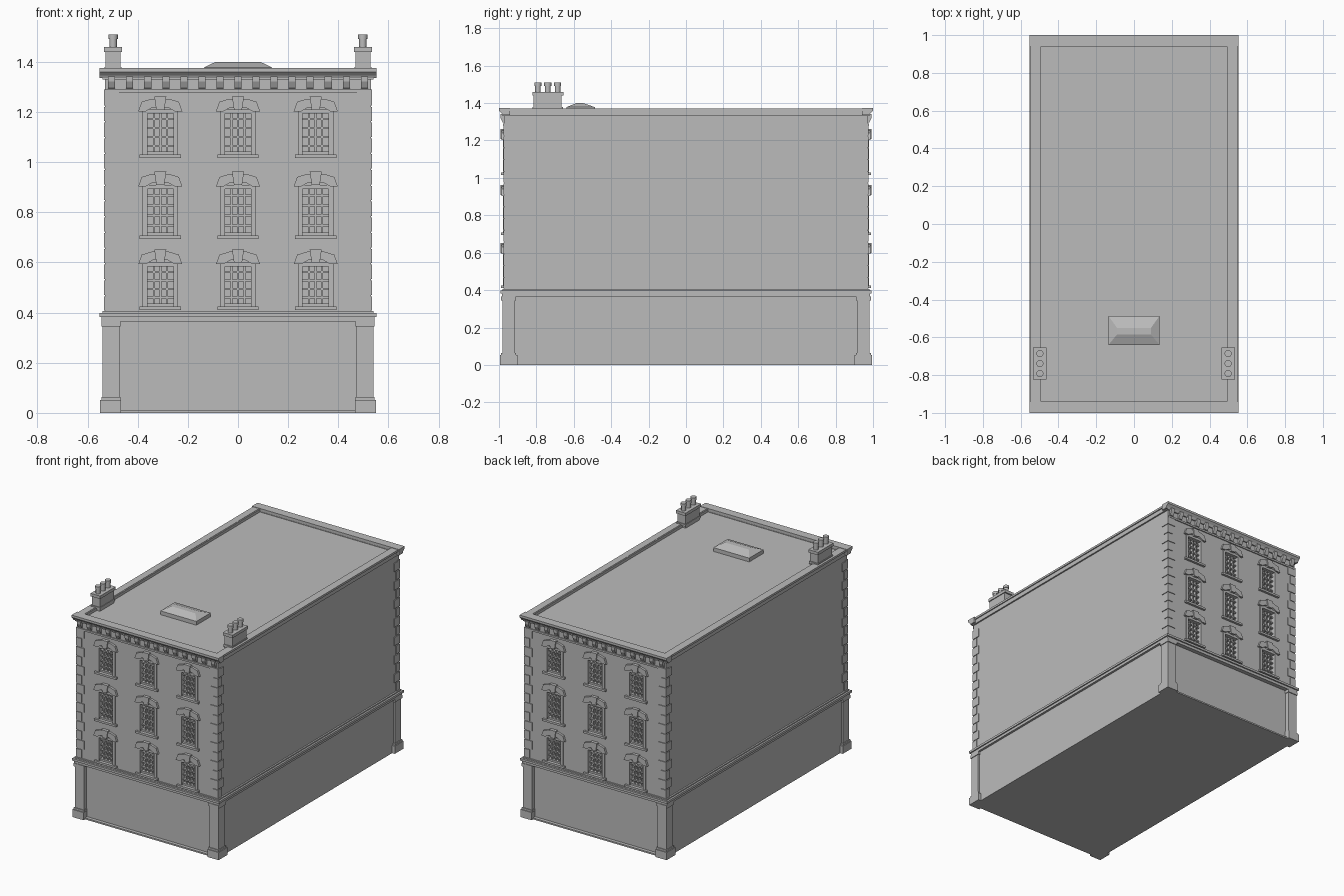
import bpy, bmesh, math
from mathutils import Matrix

if "Cube" in bpy.data.objects:
    bpy.data.objects.remove(bpy.data.objects["Cube"], do_unlink=True)

stone = bpy.data.materials.new("grey_stone")
stone.use_nodes = True
GREY = (0.5, 0.5, 0.5, 1)
stone.diffuse_color = GREY
stone.node_tree.nodes["Principled BSDF"].inputs["Base Color"].default_value = GREY


def finish(name, bm, smooth=False):
    bmesh.ops.recalc_face_normals(bm, faces=bm.faces)
    mesh = bpy.data.meshes.new(name)
    bm.to_mesh(mesh)
    bm.free()
    mesh.materials.append(stone)
    obj = bpy.data.objects.new(name, mesh)
    bpy.context.collection.objects.link(obj)
    if smooth:
        bpy.ops.object.select_all(action='DESELECT')
        obj.select_set(True)
        bpy.context.view_layer.objects.active = obj
        bpy.ops.object.shade_smooth_by_angle(angle=math.radians(35))
    return obj


def prism(bm, points, place, a, b):
    """Extrude a closed 2D outline from a to b; place(p, q, t) gives the 3D point."""
    ends = [[bm.verts.new(place(p, q, t)) for p, q in points] for t in (a, b)]
    for ring in ends:
        bm.faces.new(ring)
    n = len(points)
    for i in range(n):
        j = (i + 1) % n
        bm.faces.new((ends[0][i], ends[0][j], ends[1][j], ends[1][i]))


def box(bm, x, y, z):
    prism(bm, [(x[0], y[0]), (x[1], y[0]), (x[1], y[1]), (x[0], y[1])],
          lambda p, q, t: (p, q, t), z[0], z[1])


def ring(bm, outer, inner, z):
    """Rectangular hollow band: outer and inner are half sizes."""
    (ox, oy), (ix, iy) = outer, inner
    for s in (-1, 1):
        box(bm, (-ox, ox), sorted((s * iy, s * oy)), z)
        box(bm, sorted((s * ix, s * ox)), (-iy, iy), z)


COLUMNS = (-0.31, 0, 0.31)
ROWS = ((0.425, 0.597), (0.708, 0.907), (1.03, 1.207))
HALF = 0.066
WALL = 0.972
SIDE = 0.53

# Inner body with the flat roof
bm = bmesh.new()
box(bm, (-SIDE, SIDE), (-0.94, 0.94), (0, 1.352))
finish("building_body", bm)

# Parapet and thin ledge round the roof
bm = bmesh.new()
ring(bm, (0.54, 0.98), (0.492, 0.94), (1.33, 1.37))
ring(bm, (0.547, 0.985), (0.5, 0.945), (1.358, 1.372))
finish("parapet", bm)

# Moulded belt above the ground floor
bm = bmesh.new()
ring(bm, (0.545, 0.984), (0.52, 0.93), (0.365, 0.383))
ring(bm, (0.553, 0.993), (0.52, 0.93), (0.383, 0.398))
ring(bm, (0.541, 0.98), (0.52, 0.93), (0.398, 0.406))
finish("belt_course", bm)

# Corner pillars with plinths, and alternating corner blocks above
bm = bmesh.new()
quoins = bmesh.new()
for sx in (-1, 1):
    for sy in (-1, 1):
        def corner(target, inx, outx, iny, outy, z):
            box(target, sorted((sx * inx, sx * outx)), sorted((sy * iny, sy * outy)), z)
        corner(bm, 0.472, 0.54, 0.915, 0.982, (0, 0.37))
        corner(bm, 0.466, 0.55, 0.9, 0.994, (0, 0.052))
        corner(bm, 0.468, 0.545, 0.908, 0.988, (0.052, 0.064))
        corner(bm, 0.468, 0.545, 0.908, 0.988, (0.345, 0.366))
        for i in range(14):
            reach = 0.055 if i % 2 else 0.035
            z = 0.408 + i * 0.063
            corner(quoins, SIDE - reach, SIDE + 0.005, WALL - reach, WALL + 0.005, (z, z + 0.057))
finish("corner_pillars", bm)
finish("corner_blocks", quoins)

arch = [(-0.088, -0.004), (-0.074, 0.034), (-0.035, 0.046), (0.035, 0.046),
        (0.074, 0.034), (0.088, -0.004), (0.058, -0.004), (0.03, 0.012),
        (-0.03, 0.012), (-0.058, -0.004)]

for s, label in ((-1, "front"), (1, "back")):
    def fbox(target, x, depth, z):
        box(target, x, sorted((s * depth[0], s * depth[1])), z)

    # Wall with window openings
    bm = bmesh.new()
    xs = [-SIDE] + [c + d for c in COLUMNS for d in (-HALF, HALF)] + [SIDE]
    zs = [0.37] + [z for row in ROWS for z in row] + [1.355]
    grid = [[bm.verts.new((x, s * WALL, z)) for z in zs] for x in xs]
    for i in range(len(xs) - 1):
        for j in range(len(zs) - 1):
            if not (i % 2 and j % 2):
                bm.faces.new((grid[i][j], grid[i + 1][j], grid[i + 1][j + 1], grid[i][j + 1]))
    wall_faces = bm.faces[:]
    extruded = bmesh.ops.extrude_face_region(bm, geom=wall_faces, use_keep_orig=True)
    moved = [v for v in extruded["geom"] if isinstance(v, bmesh.types.BMVert)]
    bmesh.ops.translate(bm, verts=moved, vec=(0, -s * 0.034, 0))
    finish(label + "_wall", bm)

    # Ground floor panel and its low threshold
    bm = bmesh.new()
    fbox(bm, (-0.48, 0.48), (0.93, 0.955), (0, 0.37))
    fbox(bm, (-0.47, 0.47), (0.94, 0.978), (0, 0.01))
    finish(label + "_ground_panel", bm)

    frames, surrounds = bmesh.new(), bmesh.new()
    for cx in COLUMNS:
        for z0, z1 in ROWS:
            # Frame and glazing bars
            for k in (-1, 1):
                fbox(frames, sorted((cx + k * 0.052, cx + k * 0.07)), (0.935, 0.978), (z0, z1))
            fbox(frames, (cx - 0.07, cx + 0.07), (0.935, 0.978), (z1 - 0.013, z1 + 0.003))
            fbox(frames, (cx - 0.054, cx + 0.054), (0.935, 0.966), (z0, z0 + 0.012))
            for i in range(1, 4):
                x = cx - 0.052 + i * 0.026
                fbox(frames, (x - 0.004, x + 0.004), (0.935, 0.958), (z0, z1))
            for i in range(1, 5):
                z = z0 + i * (z1 - z0) / 5
                half = 0.004
                fbox(frames, (cx - 0.054, cx + 0.054), (0.935, 0.96), (z - half, z + half))
            # Sill, flat arch and keystone
            fbox(surrounds, (cx - 0.082, cx + 0.082), (0.95, 0.988), (z0 - 0.014, z0))
            prism(surrounds, [(cx + p, z1 + q) for p, q in arch],
                  lambda p, q, t: (p, s * t, q), 0.95, 0.987)
            prism(surrounds, [(cx - 0.016, z1 + 0.002), (cx + 0.016, z1 + 0.002),
                              (cx + 0.024, z1 + 0.055), (cx - 0.024, z1 + 0.055)],
                  lambda p, q, t: (p, s * t, q), 0.95, 0.993)
    finish(label + "_window_frames", frames)
    finish(label + "_window_surrounds", surrounds)

    # Cornice moulding with brackets
    bm = bmesh.new()
    profile = [(0.94, 1.335), (0.98, 1.335), (0.986, 1.346), (0.996, 1.356),
               (1.0, 1.36), (1.0, 1.375), (0.94, 1.375)]
    prism(bm, profile, lambda p, q, t: (t, s * p, q), -0.553, 0.553)
    fbox(bm, (-0.535, 0.535), (0.95, 0.979), (1.278, 1.29))
    finish(label + "_cornice", bm)

    bm = bmesh.new()
    for i in range(15):
        x = -0.504 + i * 0.072
        prism(bm, [(0.96, 1.292), (0.979, 1.296), (0.992, 1.322), (0.993, 1.342), (0.96, 1.342)],
              lambda p, q, t: (t, s * p, q), x - 0.014, x + 0.014)
    finish(label + "_cornice_brackets", bm)

# Chimney stacks with three pots each
for s, label in ((-1, "right"), (1, "left")):
    bm = bmesh.new()
    cx = s * 0.498
    box(bm, (cx - 0.03, cx + 0.03), (-0.815, -0.665), (1.34, 1.44))
    box(bm, (cx - 0.036, cx + 0.036), (-0.822, -0.655), (1.44, 1.46))
    box(bm, (cx - 0.034, cx + 0.034), (-0.82, -0.658), (1.365, 1.38))
    finish(label + "_chimney", bm)
    bm = bmesh.new()
    for y in (-0.792, -0.739, -0.686):
        for radius, z0, z1 in ((0.015, 1.455, 1.495), (0.019, 1.492, 1.51)):
            bmesh.ops.create_cone(bm, cap_ends=True, segments=12, radius1=radius, radius2=radius,
                                  depth=z1 - z0, matrix=Matrix.Translation((cx, y, (z0 + z1) / 2)))
    finish(label + "_chimney_pots", bm, smooth=True)

# Hipped roof light
bm = bmesh.new()
box(bm, (-0.135, 0.135), (-0.64, -0.487), (1.345, 1.378))
low = [bm.verts.new((x, y, 1.378)) for x, y in ((-0.135, -0.64), (0.135, -0.64), (0.135, -0.487), (-0.135, -0.487))]
top = [bm.verts.new((x, y, 1.4)) for x, y in ((-0.09, -0.585), (0.09, -0.585), (0.09, -0.55), (-0.09, -0.55))]
bm.faces.new(top)
for i in range(4):
    j = (i + 1) % 4
    bm.faces.new((low[i], low[j], top[j], top[i]))
finish("roof_light", bm)
